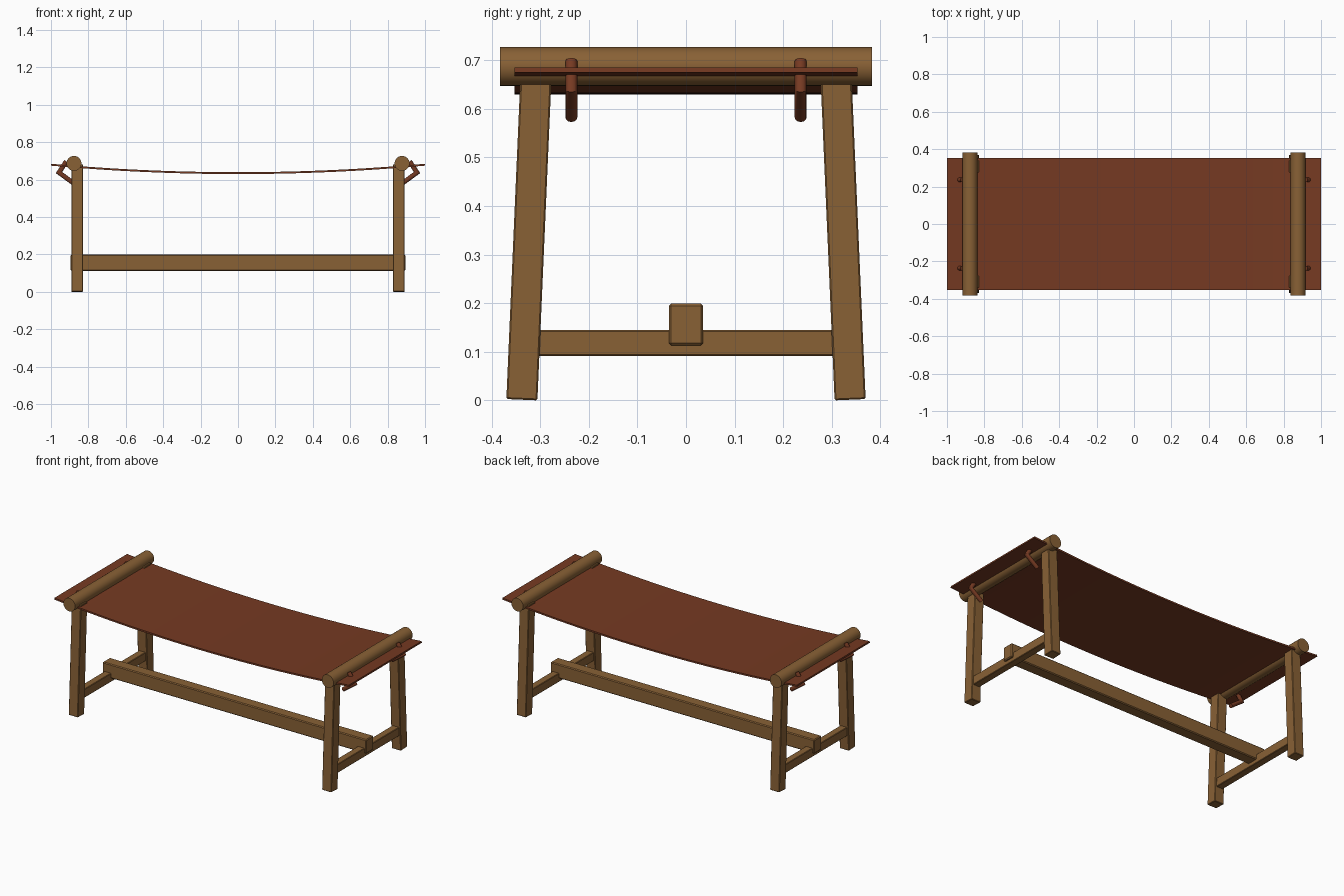
import bpy
import bmesh
import math
from mathutils import Matrix, Vector

default = bpy.data.objects.get("Cube")
if default:
    bpy.data.objects.remove(default, do_unlink=True)


def material(name, rgb):
    mat = bpy.data.materials.new(name)
    mat.use_nodes = True
    mat.diffuse_color = (*rgb, 1)
    bsdf = next(n for n in mat.node_tree.nodes if n.type == "BSDF_PRINCIPLED")
    bsdf.inputs["Base Color"].default_value = (*rgb, 1)
    bsdf.inputs["Roughness"].default_value = 0.8
    return mat


wood = material("oak_wood", (0.25, 0.12, 0.036))
leather = material("brown_leather", (0.18, 0.042, 0.016))


def finish(name, bm, mat, smooth=False):
    bmesh.ops.recalc_face_normals(bm, faces=bm.faces)
    mesh = bpy.data.meshes.new(name)
    bm.to_mesh(mesh)
    bm.free()
    mesh.materials.append(mat)
    obj = bpy.data.objects.new(name, mesh)
    bpy.context.collection.objects.link(obj)
    if smooth:
        bpy.ops.object.select_all(action="DESELECT")
        obj.select_set(True)
        bpy.context.view_layer.objects.active = obj
        bpy.ops.object.shade_smooth_by_angle(angle=math.radians(35))
    return obj


def box(name, centre, size, tilt=0, bevel=0.003):
    bm = bmesh.new()
    bmesh.ops.create_cube(bm, size=1)
    bmesh.ops.scale(bm, vec=size, verts=bm.verts)
    bmesh.ops.bevel(bm, geom=bm.edges[:], offset=bevel, segments=1, affect="EDGES")
    turn = Matrix.Translation(centre) @ Matrix.Rotation(tilt, 4, "X")
    bmesh.ops.transform(bm, matrix=turn, verts=bm.verts)
    return finish(name, bm, wood)


def roller(name, x):
    bm = bmesh.new()
    bmesh.ops.create_cone(bm, cap_ends=True, segments=24, radius1=0.04,
                          radius2=0.04, depth=0.766)
    place = Matrix.Translation((x, 0, 0.687)) @ Matrix.Rotation(math.pi / 2, 4, "X")
    bmesh.ops.transform(bm, matrix=place, verts=bm.verts)
    return finish(name, bm, wood, smooth=True)


def strap(name, points, radius, sides=12):
    # Tube swept along a bent path in the xz plane, mitred at the bend
    bm = bmesh.new()
    pts = [Vector(p) for p in points]
    across = Vector((0, 1, 0))
    rings = []
    for i, p in enumerate(pts):
        before = (p - pts[i - 1]).normalized() if i else None
        after = (pts[i + 1] - p).normalized() if i < len(pts) - 1 else None
        along = ((before or after) + (after or before)).normalized()
        side = along.cross(across)
        stretch = 1 / along.dot(before or after)
        ring = []
        for k in range(sides):
            a = math.tau * k / sides
            ring.append(bm.verts.new(
                p + radius * (math.cos(a) * across + math.sin(a) * stretch * side)))
        rings.append(ring)
    for low, high in zip(rings, rings[1:]):
        for k in range(sides):
            n = (k + 1) % sides
            bm.faces.new((low[k], low[n], high[n], high[k]))
    bm.faces.new(rings[0])
    bm.faces.new(rings[-1])
    return finish(name, bm, leather, smooth=True)


# Sagging leather seat
bm = bmesh.new()
bmesh.ops.create_grid(bm, x_segments=32, y_segments=1, size=1)
for v in bm.verts:
    v.co = (v.co.x, v.co.y * 0.353, 0.635 + 0.045 * v.co.x ** 2)
seat = finish("leather_seat", bm, leather)
for face in seat.data.polygons:
    face.use_smooth = True
solid = seat.modifiers.new("thickness", "SOLIDIFY")
solid.thickness = 0.01
solid.offset = 0
bpy.ops.object.select_all(action="DESELECT")
seat.select_set(True)
bpy.context.view_layer.objects.active = seat
bpy.ops.object.modifier_apply(modifier=solid.name)
bpy.ops.object.shade_smooth_by_angle(angle=math.radians(35))

# End frames: rollers, splayed legs, cross rails and ties
for sx, end in ((1, "left"), (-1, "right")):
    roller(f"{end}_roller", sx * 0.877)
    box(f"{end}_cross_rail", (sx * 0.86, 0, 0.118), (0.045, 0.64, 0.054))
    for sy, face in ((1, "back"), (-1, "front")):
        box(f"{end}_{face}_leg", (sx * 0.86, sy * 0.323, 0.341),
            (0.063, 0.064, 0.68), tilt=sy * math.radians(2.5))
        path = [(0.918, 0.698), (0.957, 0.638), (0.882, 0.583)]
        strap(f"{end}_{face}_tie",
              [(sx * x, sy * 0.236, z) for x, z in path], 0.0125)

# Long stretcher resting on the cross rails
box("long_stretcher", (0, 0, 0.156), (1.79, 0.071, 0.086), bevel=0.005)
